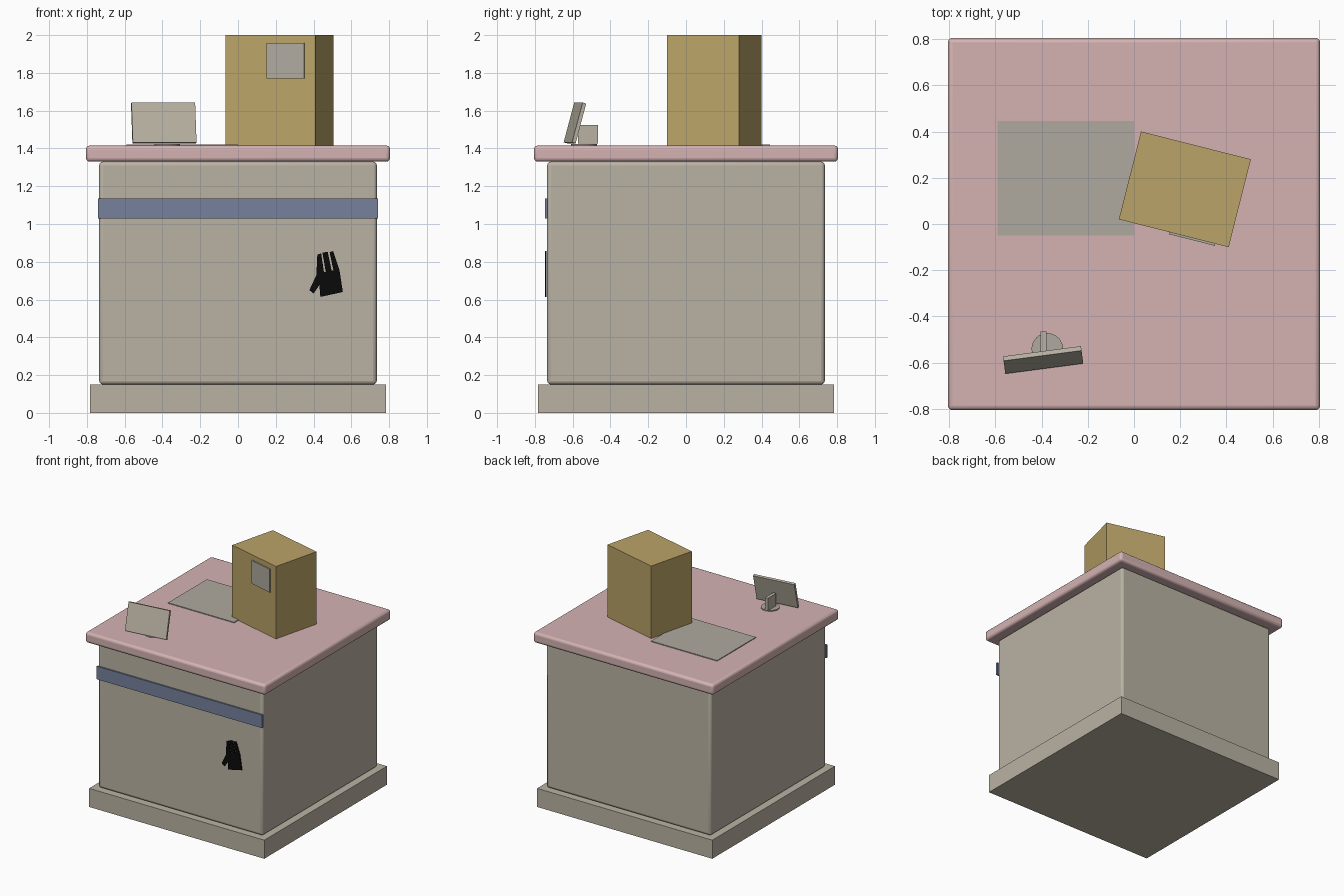
import bpy
import bmesh
from math import radians
from mathutils import Matrix, Vector

cube = bpy.data.objects.get("Cube")
if cube:
    bpy.data.objects.remove(cube, do_unlink=True)


def material(name, rgb):
    m = bpy.data.materials.new(name)
    m.use_nodes = True
    m.diffuse_color = (*rgb, 1)
    m.node_tree.nodes["Principled BSDF"].inputs["Base Color"].default_value = (*rgb, 1)
    return m


BEIGE = material("beige", (0.49, 0.45, 0.37))
PINK = material("pink", (0.66, 0.45, 0.45))
TAN = material("cardboard tan", (0.50, 0.37, 0.14))
BLUE = material("slate blue", (0.18, 0.22, 0.34))
GREY = material("paper grey", (0.43, 0.40, 0.35))
BLACK = material("black", (0.003, 0.003, 0.003))


def add_object(name, bm, mat, matrix=Matrix()):
    bmesh.ops.recalc_face_normals(bm, faces=bm.faces)
    mesh = bpy.data.meshes.new(name)
    bm.to_mesh(mesh)
    bm.free()
    mesh.materials.append(mat)
    obj = bpy.data.objects.new(name, mesh)
    obj.matrix_world = matrix
    bpy.context.collection.objects.link(obj)
    return obj


def box(name, size, centre, mat, matrix=Matrix(), bevel=0):
    bm = bmesh.new()
    bmesh.ops.create_cube(bm, size=1, matrix=Matrix.Translation(centre) @ Matrix.Diagonal((*size, 1)))
    obj = add_object(name, bm, mat, matrix)
    if bevel:
        mod = obj.modifiers.new("rounded edges", "BEVEL")
        mod.width = bevel
        mod.segments = 3
        bpy.ops.object.select_all(action="DESELECT")
        bpy.context.view_layer.objects.active = obj
        obj.select_set(True)
        bpy.ops.object.shade_smooth_by_angle(angle=radians(35))
    return obj


TOP = 1.415

# Counter
box("plinth", (1.565, 1.565, 0.15), (0, 0, 0.075), BEIGE)
box("counter_body", (1.47, 1.47, 1.18), (0, 0, 0.74), BEIGE, bevel=0.02)
box("counter_top", (1.61, 1.61, 0.085), (0, 0, 1.3725), PINK, bevel=0.02)
box("front_stripe", (1.48, 0.015, 0.105), (0, -0.74, 1.082), BLUE)

# Hand emblem on the front, seen as a flat outline in x and z
outline = [(0.436, 0.614), (0.555, 0.64), (0.537, 0.757), (0.503, 0.857),
           (0.485, 0.85), (0.505, 0.755), (0.495, 0.755), (0.475, 0.853),
           (0.447, 0.848), (0.465, 0.745), (0.455, 0.745), (0.44, 0.845),
           (0.42, 0.838), (0.415, 0.73), (0.378, 0.65), (0.4, 0.632), (0.431, 0.677)]
bm = bmesh.new()
face = bm.faces.new([bm.verts.new((x, -0.747, z)) for x, z in outline])
side = bmesh.ops.extrude_face_region(bm, geom=[face])
bmesh.ops.translate(bm, vec=(0, 0.009, 0),
                    verts=[v for v in side["geom"] if isinstance(v, bmesh.types.BMVert)])
add_object("hand_emblem", bm, BLACK)

# Turned carton with a label on its front
carton = Matrix.Translation((0.22, 0.15, TOP)) @ Matrix.Rotation(radians(-14.2), 4, "Z")
box("carton", (0.49, 0.392, 0.585), (0, 0, 0.2925), TAN, carton)
box("carton_label", (0.205, 0.009, 0.187), (0.083, -0.2005, 0.45), GREY, carton)

# Counter mat
box("counter_mat", (0.59, 0.495, 0.006), (-0.295, 0.198, TOP + 0.003), GREY)

# Tilted sign with a foot behind it
yaw = Matrix.Rotation(radians(7.5), 4, "Z")
sign = Matrix.Translation((-0.393, -0.588, 1.535)) @ yaw @ Matrix.Rotation(radians(-15), 4, "X")
box("sign_board", (0.34, 0.02, 0.218), (0, 0, 0), BEIGE, sign)
box("sign_support", (0.026, 0.105, 0.1), (-0.392, -0.518, TOP + 0.06), BEIGE)
bm = bmesh.new()
bmesh.ops.create_cone(bm, cap_ends=True, segments=32, radius1=0.068, radius2=0.068, depth=0.008,
                      matrix=Matrix.Translation(Vector((-0.375, -0.54, TOP + 0.004))))
add_object("sign_foot", bm, GREY)
